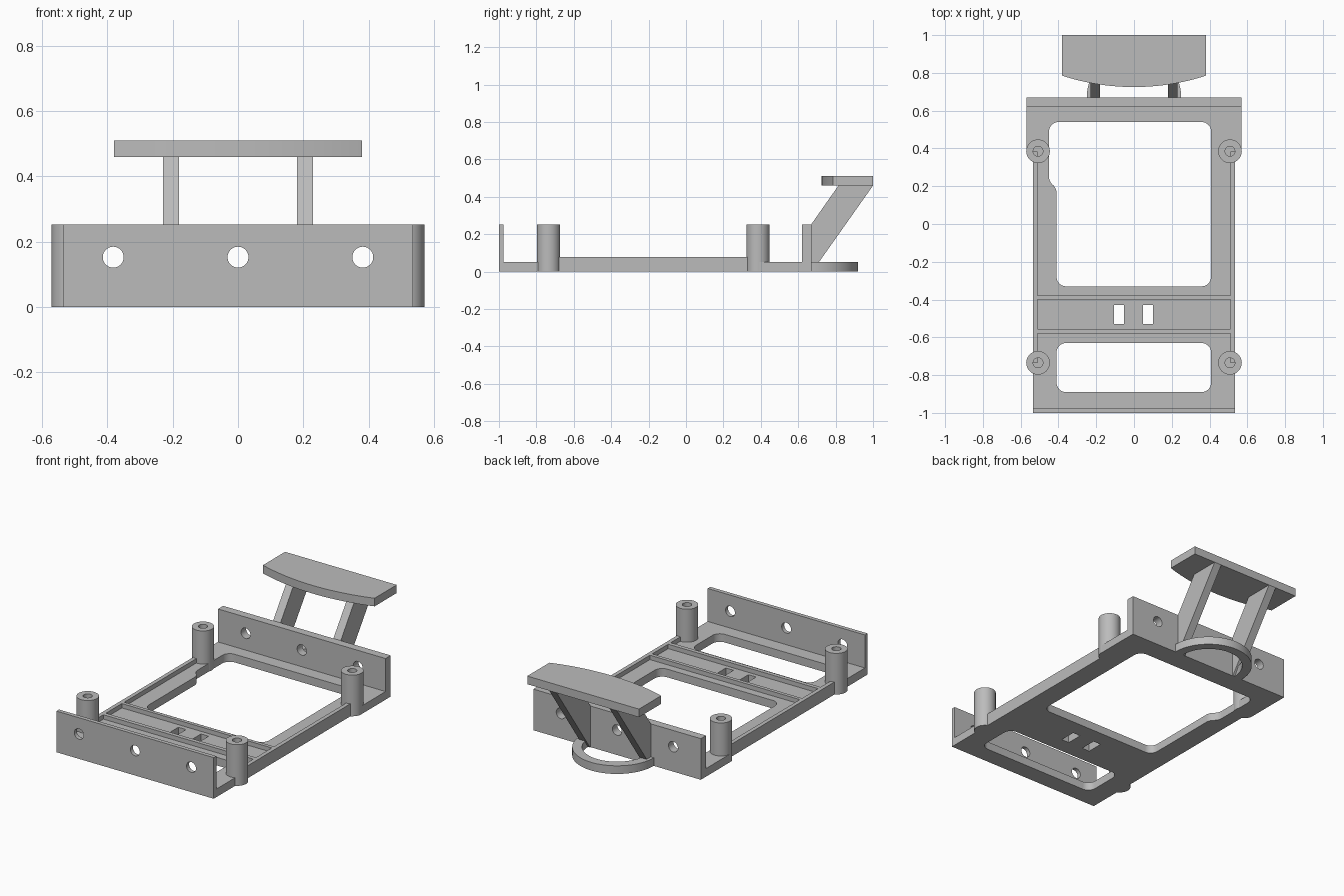
import bpy
import bmesh
from math import cos, sin, pi
from mathutils import Matrix, Vector

if "Cube" in bpy.data.objects:
    bpy.data.objects.remove(bpy.data.objects["Cube"])

grey = bpy.data.materials.new("plain grey")
grey.use_nodes = True
colour = (0.5, 0.5, 0.5, 1)
grey.diffuse_color = colour
grey.node_tree.nodes["Principled BSDF"].inputs["Base Color"].default_value = colour

TOP = 0.253      # height of walls and posts
FLOOR = 0.05     # thickness of the base plate
RIM = 0.077      # top of the raised ribs


def prism(name, outline, low, high, axis="z"):
    """Extrude an outline: (x, y) along z, (y, z) along x, or (x, z) along y."""
    place = {"z": lambda a, b, h: (a, b, h),
             "x": lambda a, b, h: (h, a, b),
             "y": lambda a, b, h: (a, h, b)}[axis]
    bm = bmesh.new()
    face = bm.faces.new([bm.verts.new(place(a, b, low)) for a, b in outline])
    moved = bmesh.ops.extrude_face_region(bm, geom=[face])["geom"]
    shift = Vector(place(0, 0, high - low))
    bmesh.ops.translate(bm, vec=shift, verts=[v for v in moved if isinstance(v, bmesh.types.BMVert)])
    bmesh.ops.recalc_face_normals(bm, faces=bm.faces)
    mesh = bpy.data.meshes.new(name)
    bm.to_mesh(mesh)
    bm.free()
    mesh.materials.append(grey)
    ob = bpy.data.objects.new(name, mesh)
    bpy.context.collection.objects.link(ob)
    return ob


def rect(x0, x1, y0, y1):
    return [(x0, y0), (x1, y0), (x1, y1), (x0, y1)]


def arc(cx, cy, r, start, end, steps):
    return [(cx + r * cos(start + (end - start) * i / steps),
             cy + r * sin(start + (end - start) * i / steps)) for i in range(steps + 1)]


def circle(cx, cy, r, steps=40):
    return arc(cx, cy, r, 0, 2 * pi, steps)[:-1]


def rounded(points, r=0.05, steps=8):
    """Round every corner of an outline with a quadratic curve close to an arc."""
    out = []
    for i, p in enumerate(points):
        p = Vector(p)
        before, after = Vector(points[i - 1]), Vector(points[(i + 1) % len(points)])
        reach = min(r, (before - p).length * 0.45, (after - p).length * 0.45)
        a = p + (before - p).normalized() * reach
        b = p + (after - p).normalized() * reach
        w = 0.707
        for k in range(steps + 1):
            t = k / steps
            c0, c1, c2 = (1 - t) ** 2, 2 * w * t * (1 - t), t * t
            out.append(tuple((a * c0 + p * c1 + b * c2) / (c0 + c1 + c2)))
    return out


def cut(ob, cutters):
    """Subtract the cutters, bake the result and remove the cutters."""
    for c in cutters:
        mod = ob.modifiers.new("cut", "BOOLEAN")
        mod.operation, mod.solver, mod.object = "DIFFERENCE", "EXACT", c
    bpy.context.view_layer.update()
    graph = bpy.context.evaluated_depsgraph_get()
    baked = bpy.data.meshes.new_from_object(ob.evaluated_get(graph))
    ob.modifiers.clear()
    ob.data = baked
    for c in cutters:
        bpy.data.objects.remove(c)


# Base plate, wider at the back, with two windows and two slots
half, wide, step = 0.535, 0.57, 0.385
plate = prism("base_plate", [(-half, -1), (half, -1), (half, step), (wide, step), (wide, 0.67),
                             (-wide, 0.67), (-wide, step), (-half, step)], 0, FLOOR)
large = rounded([(-0.41, -0.33), (0.408, -0.33), (0.408, 0.54), (-0.45, 0.54),
                 (-0.45, 0.225), (-0.41, 0.19)])
small = rounded(rect(-0.41, 0.408, -0.89, -0.63))
slots = [rect(x, x + 0.052, -0.53, -0.428) for x in (-0.106, 0.048)]
cut(plate, [prism("cutter", o, -0.1, 0.2) for o in [large, small] + slots])

# Front and back walls, each with three round holes
for name, w, y0, y1 in (("front_wall", half, -1, -0.975), ("back_wall", wide, 0.62, 0.67)):
    wall = prism(name, rect(-w, w, FLOOR, TOP), y0, y1, "y")
    cut(wall, [prism("cutter", circle(x, 0.153, 0.032), y0 - 0.1, y1 + 0.1, "y")
               for x in (-0.382, 0, 0.382)])

# Raised ribs along the sides and across the plate
for side, s in (("left", 1), ("right", -1)):
    prism(side + "_rib", rect(min(s * 0.51, s * half), max(s * 0.51, s * half), -0.735, step),
          FLOOR, RIM)
for name, y0, y1 in (("front_cross_rib", -0.58, -0.555), ("rear_cross_rib", -0.40, -0.378)):
    prism(name, rect(-0.51, 0.51, y0, y1), FLOOR, RIM)

# Four corner posts with screw holes
for side, x in (("left", 0.508), ("right", -0.508)):
    for end, y in (("front", -0.735), ("back", 0.385)):
        post = prism(f"{end}_{side}_post", circle(x, y, 0.0625), 0, TOP)
        cut(post, [prism("cutter", circle(x, y, 0.026), FLOOR, TOP + 0.1)])

# Half ring behind the back wall
prism("half_ring", arc(0, 0.67, 0.25, 0, pi, 40) + arc(0, 0.67, 0.195, pi, 0, 40), 0, FLOOR)

# Slanted struts carrying the upper shelf
profile = [(0.67, 0), (0.675, 0), (1.0, 0.46), (0.815, 0.46), (0.67, TOP)]
for side, x in (("left", 0.18), ("right", -0.23)):
    prism(side + "_strut", profile, x, x + 0.05, "x")

# Upper shelf with a bowed front edge
sag, w = 0.06, 0.38
radius = (w * w + sag * sag) / (2 * sag)
bow = [(x, 0.725 + radius - (radius ** 2 - x * x) ** 0.5)
       for x in (-w + 2 * w * i / 32 for i in range(33))]
prism("upper_shelf", bow + [(w, 1), (-w, 1)], 0.46, 0.51)

# Smooth the round parts, keep the edges sharp
bpy.ops.object.select_all(action="DESELECT")
for ob in bpy.context.collection.objects:
    if ob.type == "MESH":
        ob.select_set(True)
        bpy.context.view_layer.objects.active = ob
bpy.ops.object.shade_smooth_by_angle()
